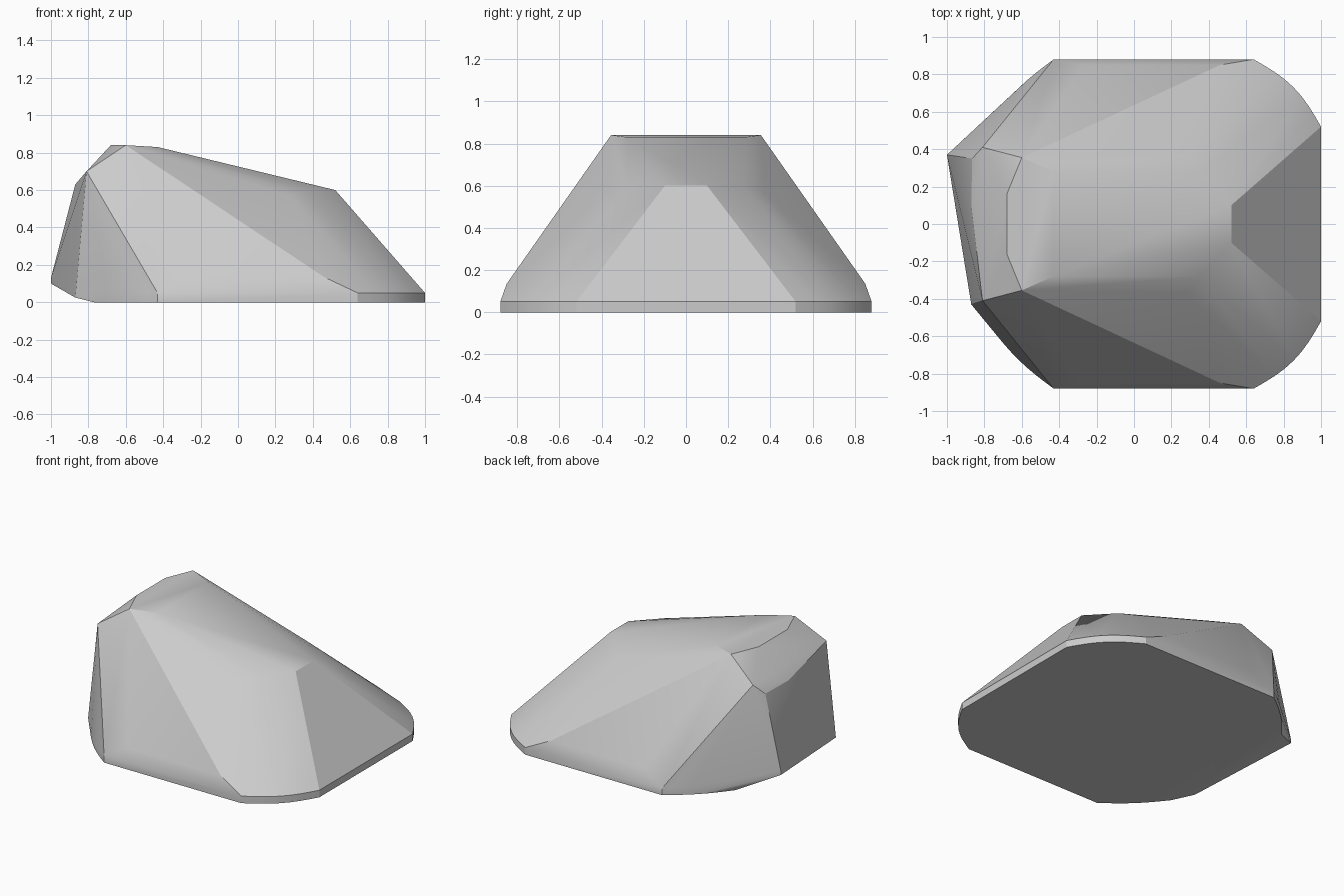
import bpy, bmesh, math
from mathutils import Vector

cube = bpy.data.objects.get("Cube")
if cube:
    bpy.data.objects.remove(cube, do_unlink=True)

# Single stone-grey material
stone = bpy.data.materials.new("stone grey")
stone.use_nodes = True
grey = (0.6, 0.6, 0.6, 1)
stone.diffuse_color = grey
stone.node_tree.nodes["Principled BSDF"].inputs["Base Color"].default_value = grey


def arc(start, end, bulge, steps=8):
    """Plan-view curve from start to end, bowed outward by bulge."""
    a, b = Vector(start), Vector(end)
    side = Vector((b.y - a.y, a.x - b.x)).normalized()
    return [a.lerp(b, i / steps) + side * bulge * math.sin(math.pi * i / steps)
            for i in range(steps + 1)]


points = []

# Low upright rim with rounded corners, the same on both sides
for s in (-1, 1):
    for p in arc((1.0, 0.52), (0.64, 0.88), 0.045) + arc((-0.43, 0.88), (-0.77, 0.55), 0.02):
        points += [(p.x, s * p.y, 0), (p.x, s * p.y, 0.05)]

    # Flared foot, shoulders and sloping crown
    points += [(x, s * y, z) for x, y, z in (
        (-0.27, 0.85, 0.135), (0.46, 0.85, 0.135),
        (-0.81, 0.41, 0.70), (-0.60, 0.355, 0.84), (-0.68, 0.16, 0.84),
        (-0.43, 0.28, 0.83), (0.52, 0.10, 0.60),
        (0.28, 0.37, 0.57), (0.36, 0.28, 0.595))]

# Uneven undercut end
points += [(-1.0, 0.37, 0.10), (-1.0, 0.37, 0.13), (-0.98, 0.36, 0.20),
           (-0.87, -0.43, 0.025), (-0.87, 0.10, 0.63), (-0.865, 0.35, 0.63)]

# Wrap the points in a solid skin
bm = bmesh.new()
for p in points:
    bm.verts.new(p)
hull = bmesh.ops.convex_hull(bm, input=bm.verts)
loose = {g for g in hull["geom_interior"] + hull["geom_unused"]
         if isinstance(g, bmesh.types.BMVert)}
bmesh.ops.delete(bm, geom=list(loose), context="VERTS")
bmesh.ops.dissolve_limit(bm, angle_limit=math.radians(1), verts=bm.verts, edges=bm.edges)
bmesh.ops.recalc_face_normals(bm, faces=bm.faces)

mesh = bpy.data.meshes.new("boulder")
bm.to_mesh(mesh)
bm.free()
mesh.materials.append(stone)
boulder = bpy.data.objects.new("boulder", mesh)
bpy.context.collection.objects.link(boulder)

# Soft blends between shallow facets, crisp main creases
bpy.ops.object.select_all(action="DESELECT")
boulder.select_set(True)
bpy.context.view_layer.objects.active = boulder
bpy.ops.object.shade_smooth_by_angle(angle=math.radians(20))
